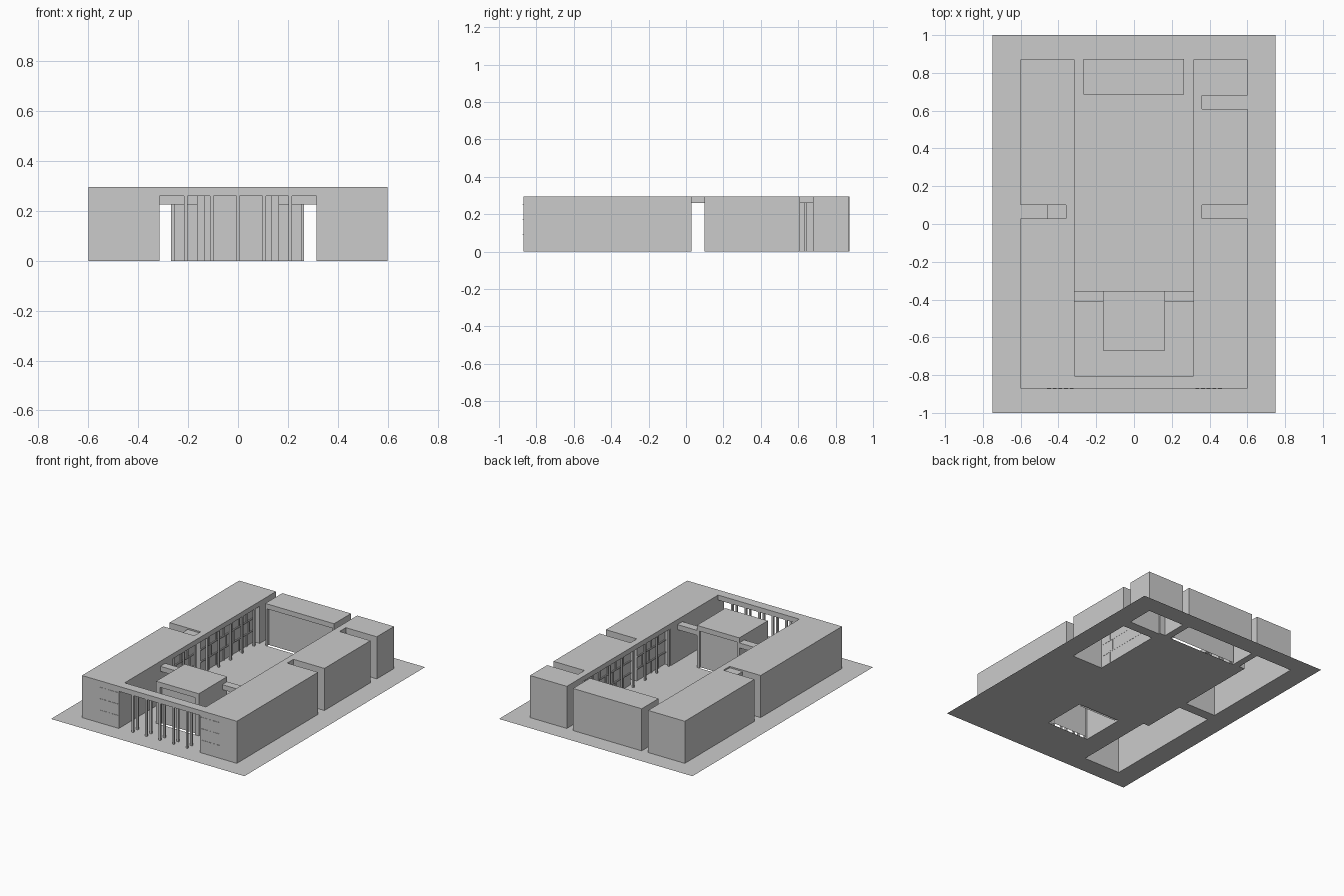
import bpy, bmesh

if "Cube" in bpy.data.objects:
    bpy.data.objects.remove(bpy.data.objects["Cube"])

H, LINTEL = 0.295, 0.26      # roof height, underside of the roof edge


def finish(name, bm):
    bmesh.ops.remove_doubles(bm, verts=bm.verts, dist=1e-5)
    bmesh.ops.recalc_face_normals(bm, faces=bm.faces)
    me = bpy.data.meshes.new(name)
    bm.to_mesh(me)
    bm.free()
    ob = bpy.data.objects.new(name, me)
    bpy.context.collection.objects.link(ob)
    return ob


def add_prism(bm, pts, z0, z1, bottom):
    lo = [bm.verts.new((x, y, z0)) for x, y in pts]
    hi = [bm.verts.new((x, y, z1)) for x, y in pts]
    n = len(pts)
    for i in range(n):
        j = (i + 1) % n
        bm.faces.new((lo[i], lo[j], hi[j], hi[i]))
    bm.faces.new(hi)
    if bottom:
        bm.faces.new(lo[::-1])


def rect(x0, x1, y0, y1):
    return [(x0, y0), (x1, y0), (x1, y1), (x0, y1)]


def prism(name, pts, z0=0, z1=H, side=1, bottom=False):
    bm = bmesh.new()
    add_prism(bm, [(x * side, y) for x, y in pts], z0, z1, bottom)
    return finish(name, bm)


def boxes(name, items):
    bm = bmesh.new()
    for x0, x1, y0, y1, z0, z1 in items:
        add_prism(bm, rect(x0, x1, y0, y1), z0, z1, True)
    return finish(name, bm)


# Ground sheet, left open under the hollow buildings
holes = [(-0.6, -0.36, -0.87, 0.03), (-0.36, -0.315, -0.87, -0.28),
         (-0.6, -0.36, 0.10, 0.87), (-0.36, -0.315, 0.69, 0.87),
         (0.36, 0.6, 0.10, 0.61), (0.36, 0.6, 0.68, 0.87),
         (0.315, 0.36, 0.69, 0.87),
         (-0.268, 0.265, 0.685, 0.873), (-0.165, 0.165, -0.67, -0.355)]
xs = sorted({-0.75, 0.75} | {v for h in holes for v in h[:2]})
ys = sorted({-1.0, 1.0} | {v for h in holes for v in h[2:]})
bm = bmesh.new()
for x0, x1 in zip(xs, xs[1:]):
    for y0, y1 in zip(ys, ys[1:]):
        cx, cy = (x0 + x1) / 2, (y0 + y1) / 2
        if not any(a < cx < b and c < cy < d for a, b, c, d in holes):
            bm.faces.new([bm.verts.new((x, y, 0)) for x, y in rect(x0, x1, y0, y1)])
finish("ground", bm)

# Side wings with an inner arcade recess
front = [(0.6, -0.87), (0.6, 0.03), (0.36, 0.03), (0.36, -0.28),
         (0.315, -0.28), (0.315, -0.87)]
prism("left_front_wing", front, side=-1)
prism("right_front_wing", front)
prism("left_back_wing", [(0.6, 0.1), (0.6, 0.87), (0.315, 0.87), (0.315, 0.69),
                         (0.36, 0.69), (0.36, 0.1)], side=-1)
prism("right_middle_wing", rect(0.36, 0.6, 0.1, 0.61))
prism("right_back_wing", [(0.6, 0.68), (0.6, 0.87), (0.315, 0.87), (0.315, 0.69),
                          (0.36, 0.69), (0.36, 0.68)])
prism("left_passage_roof", rect(-0.46, -0.36, 0.03, 0.1), LINTEL, 0.285, bottom=True)

# Court arcades: roof edge, slim columns and staggered window bars
for side, label in ((-1, "left"), (1, "right")):
    prism(label + "_arcade_roof", rect(0.315, 0.36, -0.28, 0.69), LINTEL, H, side, True)
    cols, bars = [], []
    for i in range(8):
        y = -0.27 + 0.13 * i
        a, b = sorted((side * 0.318, side * 0.33))
        cols.append((a, b, y - 0.006, y + 0.006, 0, LINTEL))
    a, b = sorted((side * 0.353, side * 0.361))
    spans = [(-0.28, 0.03), (0.1, 0.61)] if side > 0 else [(-0.28, 0.03), (0.1, 0.69)]
    for s0, s1 in spans:
        n = round((s1 - s0) / 0.08)
        step = (s1 - s0) / n
        for z in (0.085, 0.17):
            bars.append((a, b, s0, s1, z - 0.004, z + 0.004))
        for row in range(3):
            for i in range(1, n):
                y = s0 + step * (i + (0.3 if row % 2 else 0))
                bars.append((a, b, y - 0.004, y + 0.004, row * 0.085, row * 0.085 + 0.09))
    boxes(label + "_arcade_columns", cols)
    boxes(label + "_window_bars", bars)

# Back hall with a recessed court wall
prism("back_hall", [(-0.268, 0.685), (-0.255, 0.685), (-0.255, 0.705), (0.252, 0.705),
                    (0.252, 0.685), (0.265, 0.685), (0.265, 0.873), (-0.268, 0.873)])
boxes("back_hall_lintel", [(-0.255, 0.252, 0.685, 0.705, LINTEL, H)])

# Central pavilion, recessed front and back, with side bridges
prism("pavilion", [(-0.165, -0.67), (-0.135, -0.67), (-0.135, -0.65), (0.135, -0.65),
                   (0.135, -0.67), (0.165, -0.67), (0.165, -0.355), (0.145, -0.355),
                   (0.145, -0.37), (-0.145, -0.37), (-0.145, -0.355), (-0.165, -0.355)])
boxes("pavilion_lintels", [(-0.135, 0.135, -0.67, -0.65, LINTEL, H),
                           (-0.145, 0.145, -0.37, -0.355, LINTEL, H)])
boxes("pavilion_bridges", [(-0.315, -0.165, -0.41, -0.355, 0.225, LINTEL),
                           (0.165, 0.315, -0.41, -0.355, 0.225, LINTEL)])

# Entrance beam on paired columns
boxes("entrance_beam", [(-0.315, 0.315, -0.87, -0.805, LINTEL, H)])
boxes("entrance_columns", [(x - 0.007, x + 0.007, y - 0.006, y + 0.006, 0, LINTEL)
                           for x in (-0.21, -0.105, 0, 0.105, 0.21)
                           for y in (-0.862, -0.813)])

# Thin rows of ledges on the front walls
boxes("front_ledges", [(s + i * 0.03, s + i * 0.03 + 0.02, -0.873, -0.87, z, z + 0.001)
                       for s in (-0.46, 0.325) for i in range(5)
                       for z in (0.09, 0.17, 0.25)])
